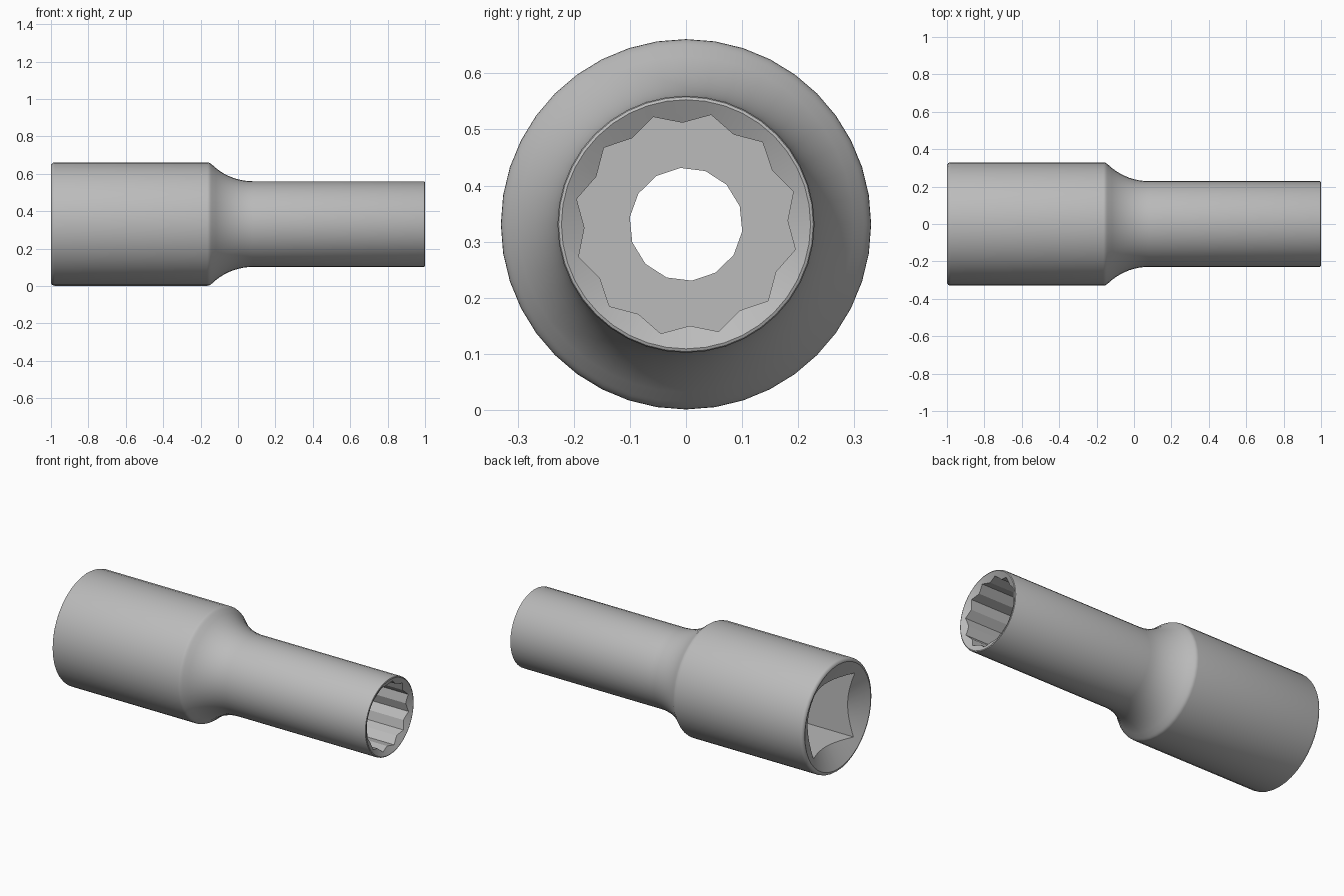
import bpy, bmesh, math
from mathutils import Matrix, Vector

old = bpy.data.objects.get("Cube")
if old:
    bpy.data.objects.remove(old, do_unlink=True)

AXIS_Z = 0.331
BIG_R, SMALL_R = 0.33, 0.229
CONE = 0.55  # depth per unit radius of the lead-in countersinks

steel = bpy.data.materials.new("satin_steel")
steel.use_nodes = True
GREY = (0.5, 0.5, 0.5, 1)
steel.diffuse_color = GREY
steel.node_tree.nodes["Principled BSDF"].inputs["Base Color"].default_value = GREY


def make_object(name, bm):
    bmesh.ops.recalc_face_normals(bm, faces=bm.faces)
    mesh = bpy.data.meshes.new(name)
    bm.to_mesh(mesh)
    bm.free()
    mesh.materials.append(steel)
    obj = bpy.data.objects.new(name, mesh)
    obj.location.z = AXIS_Z
    bpy.context.collection.objects.link(obj)
    return obj


def arc(cx, cr, radius, start, end, steps):
    """Profile points (x, r) on an arc, angles in degrees."""
    angles = [math.radians(start + (end - start) * i / steps) for i in range(steps + 1)]
    return [(cx + radius * math.cos(a), cr + radius * math.sin(a)) for a in angles]


def lathe(name, profile, sides):
    bm = bmesh.new()
    verts = [bm.verts.new((x, 0, r)) for x, r in profile]
    edges = [bm.edges.new(pair) for pair in zip(verts, verts[1:])]
    bmesh.ops.spin(bm, geom=verts + edges, cent=(0, 0, 0), axis=(1, 0, 0),
                   angle=math.tau, steps=sides)
    bmesh.ops.remove_doubles(bm, verts=bm.verts, dist=0.0005)
    return make_object(name, bm)


def prism(name, x0, x1, radii, sides, phase):
    """Prism along x; radii are repeated around the section."""
    bm = bmesh.new()
    ring = []
    for i in range(sides):
        a = math.radians(phase) + math.tau * i / sides
        r = radii[i % len(radii)]
        ring.append(bm.verts.new((x0, r * math.cos(a), r * math.sin(a))))
    base = bm.faces.new(ring)
    top = bmesh.ops.extrude_face_region(bm, geom=[base])["geom"]
    bmesh.ops.translate(bm, vec=(x1 - x0, 0, 0),
                        verts=[v for v in top if isinstance(v, bmesh.types.BMVert)])
    cutter = make_object(name, bm)
    cutter.hide_render = True
    return cutter


# Outer body: drive end, concave neck, slim end, conical lead-ins
fillet = 0.314
profile = [(-1 + 0.31 * CONE, 0)]
profile += arc(-0.98, BIG_R - 0.02, 0.02, 180, 90, 4)
profile += arc(-0.165, BIG_R - 0.03, 0.03, 90, 46, 3)
profile += arc(0.08, SMALL_R + fillet, fillet, 226, 270, 9)
profile += arc(0.993, SMALL_R - 0.007, 0.007, 90, 0, 2)
profile += [(1 - (SMALL_R - 0.007) * CONE, 0)]
body = lathe("socket_body", profile, 40)

# Openings: square drive, twelve-point recess, connecting bore
cutters = [
    prism("square_drive_cutter", -1.1, -0.52, [0.266], 4, 47),
    prism("twelve_point_cutter", 0.0, 1.1, [0.2, 0.181], 24, 17),
    prism("bore_cutter", -0.75, 0.3, [0.101], 14, 95.7),
]
bpy.ops.object.select_all(action="DESELECT")
bpy.context.view_layer.objects.active = body
body.select_set(True)
for cutter in cutters:
    mod = body.modifiers.new(cutter.name, "BOOLEAN")
    mod.operation = "DIFFERENCE"
    mod.solver = "EXACT"
    mod.object = cutter
    bpy.ops.object.modifier_apply(modifier=mod.name)
    bpy.data.objects.remove(cutter, do_unlink=True)

bpy.ops.object.shade_smooth_by_angle(angle=math.radians(25))
